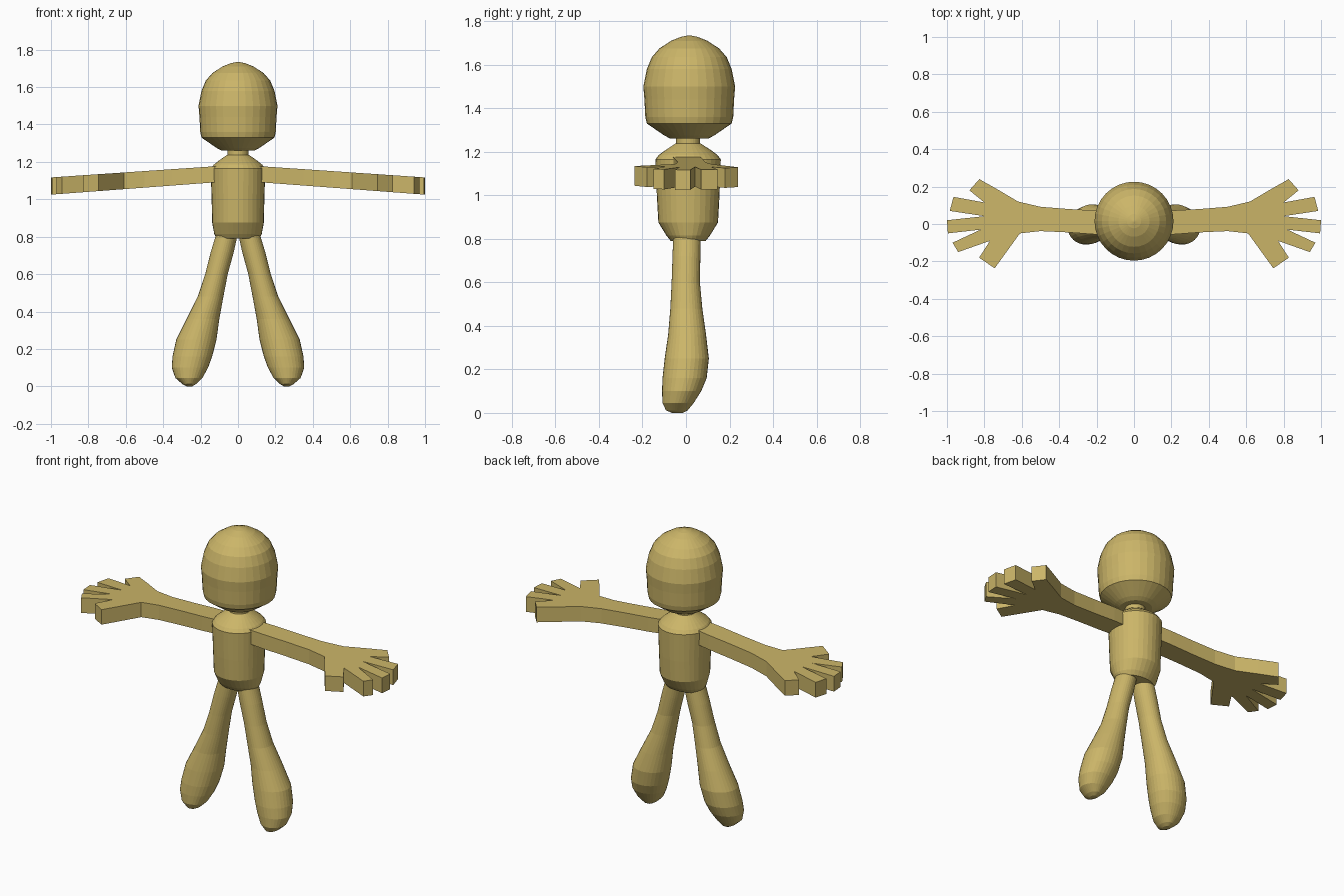
import bpy, bmesh, math

clay = bpy.data.materials.new("tan_clay")
clay.diffuse_color = (0.60, 0.465, 0.14, 1)


def finish(bm, name):
    bmesh.ops.recalc_face_normals(bm, faces=bm.faces)
    mesh = bpy.data.meshes.new(name)
    bm.to_mesh(mesh)
    bm.free()
    mesh.materials.append(clay)
    obj = bpy.data.objects.new(name, mesh)
    bpy.context.collection.objects.link(obj)
    return obj


def loft(name, rings, side=1, n=32):
    """Rings are (z, centre x, centre y, radius x, radius y), bottom to top."""
    bm = bmesh.new()
    loops = []
    for z, cx, cy, rx, ry in rings:
        loops.append([bm.verts.new((side * (cx + rx * math.cos(2 * math.pi * i / n)),
                                    cy + ry * math.sin(2 * math.pi * i / n), z))
                      for i in range(n)])
    for a, b in zip(loops, loops[1:]):
        for i in range(n):
            j = (i + 1) % n
            bm.faces.new((a[i], a[j], b[j], b[i]))
    bm.faces.new(loops[0])
    bm.faces.new(loops[-1])
    return finish(bm, name)


# Head: egg shape with a soft jaw and a small peak
head = [(1.262, .09), (1.275, .115), (1.33, .195), (1.36, .202), (1.44, .206),
        (1.50, .211), (1.58, .195), (1.635, .172), (1.675, .137), (1.71, .083),
        (1.728, .038), (1.735, .004)]
loft("head", [(z, 0, .015, r, r) for z, r in head])

# Neck
loft("neck", [(z, 0, .01, .055, .055) for z in (1.21, 1.275)])

# Torso: barrel with sloping shoulders, narrowing front to back at the hips
loft("torso", [(.79, 0, .01, .115, .08), (.815, 0, .01, .127, .10),
               (.875, 0, .01, .138, .137), (1.0, 0, .01, .141, .144),
               (1.165, 0, .01, .146, .150), (1.185, 0, .01, .130, .135),
               (1.205, 0, .01, .105, .108), (1.238, 0, .01, .058, .058)])

# Legs: inner x, outer x, front y, back y at each height
leg = [(0.0, .245, .275, -.065, -.015), (.012, .225, .297, -.092, .008),
       (.045, .19, .335, -.108, .035), (.10, .16, .354, -.11, .07),
       (.16, .138, .350, -.108, .095), (.25, .115, .330, -.098, .105),
       (.36, .100, .275, -.082, .092), (.48, .078, .215, -.072, .075),
       (.60, .055, .175, -.066, .064), (.72, .022, .145, -.062, .066),
       (.83, -.002, .112, -.058, .068)]
leg_rings = [(z, (a + b) / 2, (f + k) / 2, (b - a) / 2, (k - f) / 2)
             for z, a, b, f, k in leg]

# Arm and five-fingered hand outline seen from above
arm = [(.08, .06), (.20, .072), (.35, .08), (.50, .092), (.62, .12), (.73, .185),
       (.827, .24), (.88, .18), (.80, .115), (.965, .145), (.985, .07),
       (.80, .042), (1.0, .02), (.995, -.05), (.82, -.03), (.97, -.10),
       (.94, -.15), (.77, -.09), (.828, -.18), (.745, -.237), (.61, -.05),
       (.50, -.038), (.35, -.045), (.20, -.056), (.08, -.06)]


def make_arm(name, side):
    bm = bmesh.new()
    low = [bm.verts.new((side * x, y, 1.10 - .075 * x)) for x, y in arm]
    top = [bm.verts.new((side * x, y, 1.185 - .068 * x)) for x, y in arm]
    bm.faces.new(low)
    bm.faces.new(top)
    for i in range(len(arm)):
        j = (i + 1) % len(arm)
        bm.faces.new((low[i], low[j], top[j], top[i]))
    return finish(bm, name)


for label, side in (("right", 1), ("left", -1)):
    loft(label + "_leg", leg_rings, side)
    make_arm(label + "_arm", side)
